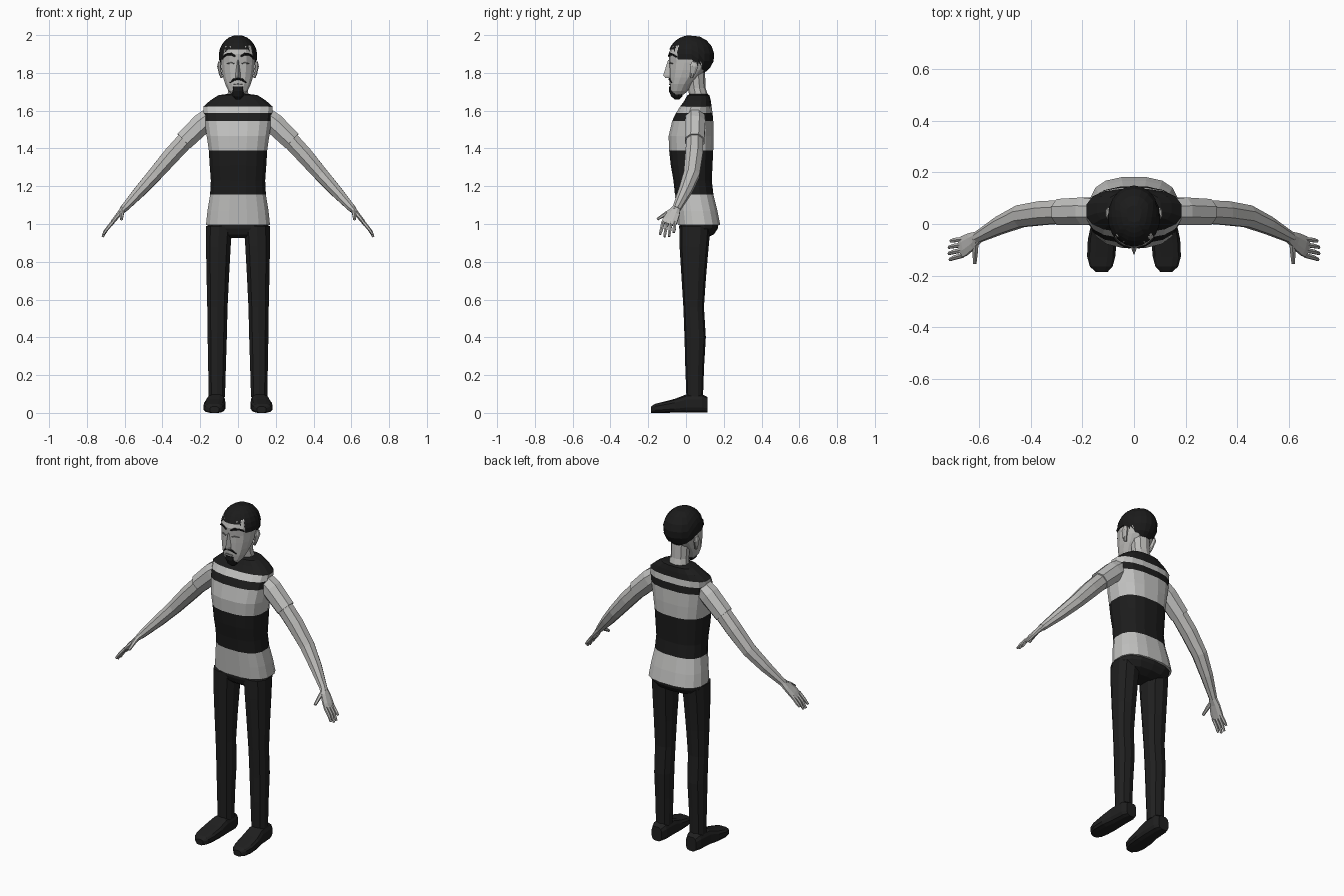
import bpy, bmesh, math
from mathutils import Vector


def material(name, r, g, b):
    m = bpy.data.materials.new(name)
    m.diffuse_color = (r, g, b, 1)
    return m


SKIN = material("skin_grey", 0.50, 0.495, 0.48)
SHIRT = material("shirt_light_grey", 0.54, 0.54, 0.53)
STRIPE = material("stripe_black", 0.012, 0.012, 0.012)
PANTS = material("trouser_black", 0.014, 0.014, 0.014)
HAIR = material("hair_black", 0.011, 0.011, 0.011)
SHADE = material("eye_grey", 0.20, 0.20, 0.195)


def oval(c, u, v, n=8, p=2.0):
    """Superellipse ring around c, spanned by the half-axis vectors u and v."""
    pts = []
    for i in range(n):
        a = math.tau * (i + 0.5) / n
        ca, sa = math.cos(a), math.sin(a)
        pts.append(c + u * math.copysign(abs(ca) ** (2 / p), ca)
                   + v * math.copysign(abs(sa) ** (2 / p), sa))
    return pts


def loft(name, rings, mats, bands=None):
    """Skin a list of rings; bands gives one material slot per row of faces."""
    bm = bmesh.new()
    vs = [[bm.verts.new(p) for p in r] for r in rings]
    n = len(rings[0])
    for k in range(len(vs) - 1):
        for i in range(n):
            j = (i + 1) % n
            f = bm.faces.new((vs[k][i], vs[k][j], vs[k + 1][j], vs[k + 1][i]))
            f.material_index = bands[k] if bands else 0
    for r, k in ((vs[0], 0), (vs[-1], -1)):
        bm.faces.new(r).material_index = bands[k] if bands else 0
    bmesh.ops.recalc_face_normals(bm, faces=bm.faces)
    me = bpy.data.meshes.new(name)
    bm.to_mesh(me)
    bm.free()
    for m in mats:
        me.materials.append(m)
    ob = bpy.data.objects.new(name, me)
    bpy.context.collection.objects.link(ob)
    return ob


def stack(name, rows, mats, bands=None, n=12, p=2.0, xc=0.0):
    """Loft upward from rows of (z, half width, front y, back y)."""
    rings = [oval(Vector((xc, (f + b) / 2, z)), Vector((w, 0, 0)),
                  Vector((0, (b - f) / 2, 0)), n, p) for z, w, f, b in rows]
    return loft(name, rings, mats, bands)


def tube(name, path, mat, n=8, s=1, side=(0, 1, 0)):
    """Loft along points (x, y, z, radius along side, other radius), mirrored by s."""
    cs = [Vector((s * q[0], q[1], q[2])) for q in path]
    rings = []
    for i, q in enumerate(path):
        t = (cs[min(i + 1, len(cs) - 1)] - cs[max(i - 1, 0)]).normalized()
        u = Vector((s * side[0], side[1], side[2]))
        u = (u - t * u.dot(t)).normalized()
        rings.append(oval(cs[i], u * q[3], t.cross(u) * q[4], n))
    return loft(name, rings, [mat])


# striped shirt
stack("striped_shirt", [
    (0.995, 0.172, -0.045, 0.183), (1.07, 0.164, -0.052, 0.168),
    (1.155, 0.150, -0.060, 0.147), (1.23, 0.146, -0.068, 0.138),
    (1.31, 0.152, -0.082, 0.142), (1.39, 0.157, -0.091, 0.146),
    (1.465, 0.168, -0.094, 0.148), (1.545, 0.180, -0.075, 0.146),
    (1.587, 0.184, -0.055, 0.142), (1.622, 0.186, -0.032, 0.137),
    (1.655, 0.148, -0.008, 0.132), (1.682, 0.105, 0.006, 0.125),
    (1.688, 0.060, 0.020, 0.115)],
    [SHIRT, STRIPE], [0, 0, 1, 1, 1, 0, 0, 1, 0, 1, 1, 1], n=16, p=2.6)

# trousers: seat and legs
stack("trouser_seat", [
    (0.925, 0.080, 0.005, 0.105), (0.945, 0.135, -0.020, 0.148),
    (0.975, 0.162, -0.033, 0.168), (1.01, 0.166, -0.036, 0.174)],
    [PANTS], n=14, p=2.5)

leg = [(0.085, 0.112, 0.045, 0.002, 0.090), (0.25, 0.111, 0.049, -0.004, 0.096),
       (0.40, 0.110, 0.053, -0.008, 0.105), (0.56, 0.109, 0.056, -0.014, 0.095),
       (0.72, 0.107, 0.062, -0.024, 0.106), (0.88, 0.104, 0.068, -0.034, 0.120),
       (0.99, 0.100, 0.072, -0.036, 0.130)]
shoe = [(0.115, 0.114, 0.034, 0.085), (0.085, 0.114, 0.047, 0.100),
        (0.0, 0.117, 0.050, 0.098), (-0.06, 0.123, 0.057, 0.075),
        (-0.125, 0.127, 0.056, 0.058), (-0.165, 0.127, 0.045, 0.048),
        (-0.185, 0.125, 0.024, 0.034)]

# arms: sleeve, bare arm, palm
sleeve = [(0.125, 0.048, 1.585, 0.052, 0.050), (0.19, 0.049, 1.532, 0.058, 0.060),
          (0.285, 0.046, 1.440, 0.055, 0.055)]
arm = [(0.27, 0.047, 1.452, 0.048, 0.049), (0.35, 0.043, 1.366, 0.050, 0.048),
       (0.44, 0.030, 1.262, 0.046, 0.041), (0.52, -0.005, 1.173, 0.037, 0.034),
       (0.607, -0.052, 1.078, 0.023, 0.021)]
palm = [(0.598, -0.048, 1.088, 0.022, 0.020), (0.628, -0.066, 1.055, 0.036, 0.014),
        (0.658, -0.085, 1.018, 0.043, 0.012), (0.672, -0.092, 0.998, 0.042, 0.010)]

for s, tag in ((1, "left"), (-1, "right")):
    loft("trouser_leg_" + tag, [
        oval(Vector((s * x, (f + b) / 2, z)), Vector((w, 0, 0)),
             Vector((0, (b - f) / 2, 0)), 10, 2.4) for z, x, w, f, b in leg], [PANTS])
    loft("shoe_" + tag, [
        oval(Vector((s * x, y, h / 2)), Vector((w, 0, 0)),
             Vector((0, 0, h / 2)), 12, 3.2) for y, x, w, h in shoe], [PANTS])
    tube("sleeve_" + tag, sleeve, SHIRT, 8, s)
    tube("arm_" + tag, arm, SKIN, 8, s)
    tube("palm_" + tag, palm, SKIN, 8, s)
    # fingers
    for i, tip in enumerate((0.945, 0.932, 0.934, 0.955)):
        y = -0.122 + i * 0.021
        yt = -0.138 + i * 0.024
        xt = 0.717 - 0.3 * (tip - 0.932)
        tube(f"finger_{i + 1}_{tag}", [
            (0.664, y, 1.010, 0.010, 0.010),
            (0.695, (y + yt) / 2, 0.972, 0.0095, 0.009),
            (xt, yt, tip, 0.007, 0.006)], SKIN, 6, s)
    tube("thumb_" + tag, [
        (0.613, -0.058, 1.080, 0.014, 0.013), (0.615, -0.105, 1.055, 0.012, 0.011),
        (0.617, -0.152, 1.025, 0.008, 0.007)], SKIN, 6, s, side=(1, 0, 0))
    # ears
    tube("ear_" + tag, [
        (0.086, 0.030, 1.775, 0.008, 0.008), (0.094, 0.035, 1.800, 0.016, 0.009),
        (0.100, 0.042, 1.835, 0.024, 0.011), (0.098, 0.044, 1.858, 0.014, 0.008)],
        SKIN, 8, s)

# neck leaning forward into the head
stack("neck", [(1.675, 0.060, 0.018, 0.118), (1.72, 0.053, 0.010, 0.104),
               (1.82, 0.056, -0.005, 0.100)], [SKIN], n=10)

# head
stack("head", [
    (1.685, 0.034, -0.072, -0.012), (1.705, 0.052, -0.084, 0.010),
    (1.74, 0.069, -0.086, 0.035), (1.775, 0.080, -0.087, 0.070),
    (1.815, 0.088, -0.088, 0.105), (1.855, 0.092, -0.088, 0.128),
    (1.90, 0.093, -0.092, 0.134), (1.94, 0.084, -0.078, 0.122),
    (1.97, 0.055, -0.040, 0.085)], [SKIN], n=14, p=2.25)


def face_y(x):
    """Front surface of the face around the brow."""
    return 0.021 - 0.113 * (1 - (abs(x) / 0.095) ** 2.25) ** (1 / 2.25)


# brows and eyes as thin strips that follow the face
for s, tag in ((1, "left"), (-1, "right")):
    tube("brow_" + tag, [(x, face_y(x), z, 0.005, r) for x, z, r in (
        (0.015, 1.888, 0.004), (0.036, 1.900, 0.007),
        (0.060, 1.898, 0.006), (0.078, 1.884, 0.004))], HAIR, 6, s)
    tube("eye_" + tag, [(x, face_y(x) + 0.003, z, 0.004, r) for x, z, r in (
        (0.020, 1.850, 0.002), (0.038, 1.853, 0.004), (0.058, 1.849, 0.002))],
        SHADE, 6, s)
    tube("moustache_" + tag, [
        (0.0, -0.087, 1.768, 0.006, 0.005), (0.022, -0.086, 1.765, 0.006, 0.006),
        (0.042, -0.074, 1.748, 0.005, 0.003)], HAIR, 6, s)

# nose: wedge from bridge to tip
loft("nose", [[Vector(q) for q in r] for r in (
    ((-0.017, -0.075, 1.774), (0.0, -0.108, 1.772), (0.017, -0.075, 1.774)),
    ((-0.018, -0.075, 1.787), (0.0, -0.121, 1.787), (0.018, -0.075, 1.787)),
    ((-0.008, -0.075, 1.868), (0.0, -0.095, 1.868), (0.008, -0.075, 1.868)))], [SKIN])

# mouth and pointed chin beard
tube("mouth", [(-0.024, -0.083, 1.738, 0.004, 0.002), (0, -0.087, 1.739, 0.004, 0.004),
               (0.024, -0.083, 1.738, 0.004, 0.002)], SHADE, 6)
stack("chin_beard", [
    (1.660, 0.014, -0.060, -0.035), (1.675, 0.030, -0.078, -0.020),
    (1.705, 0.040, -0.091, -0.015), (1.728, 0.042, -0.090, -0.020)],
    [HAIR], n=10)

# hair: cap whose lower edge is high in front and low at the back
N, ROWS = 20, 7
rings = []
for k in range(1, ROWS + 1):
    ring = []
    for i in range(N):
        a = math.tau * i / N
        back = -math.cos(a)                      # -1 front, +1 back
        edge = 1.925 if back < -0.75 else 1.872 if back < 0.2 else \
            1.845 if back < 0.45 else 1.798
        phi = math.acos((edge - 1.89) / 0.11) * k / ROWS
        r = math.sin(phi)
        ring.append(Vector((0.102 * r * math.sin(a),
                            0.028 + 0.122 * r * back,
                            1.89 + 0.11 * math.cos(phi))))
    rings.append(ring)
# turn the rim inward so the cap has thickness
rings.append([Vector((v.x * 0.8, 0.028 + (v.y - 0.028) * 0.8, v.z + 0.004))
              for v in rings[-1]])
rings.append([Vector((v.x * 0.3, 0.028 + (v.y - 0.028) * 0.3, 1.93))
              for v in rings[-1]])
loft("hair", rings, [HAIR])
